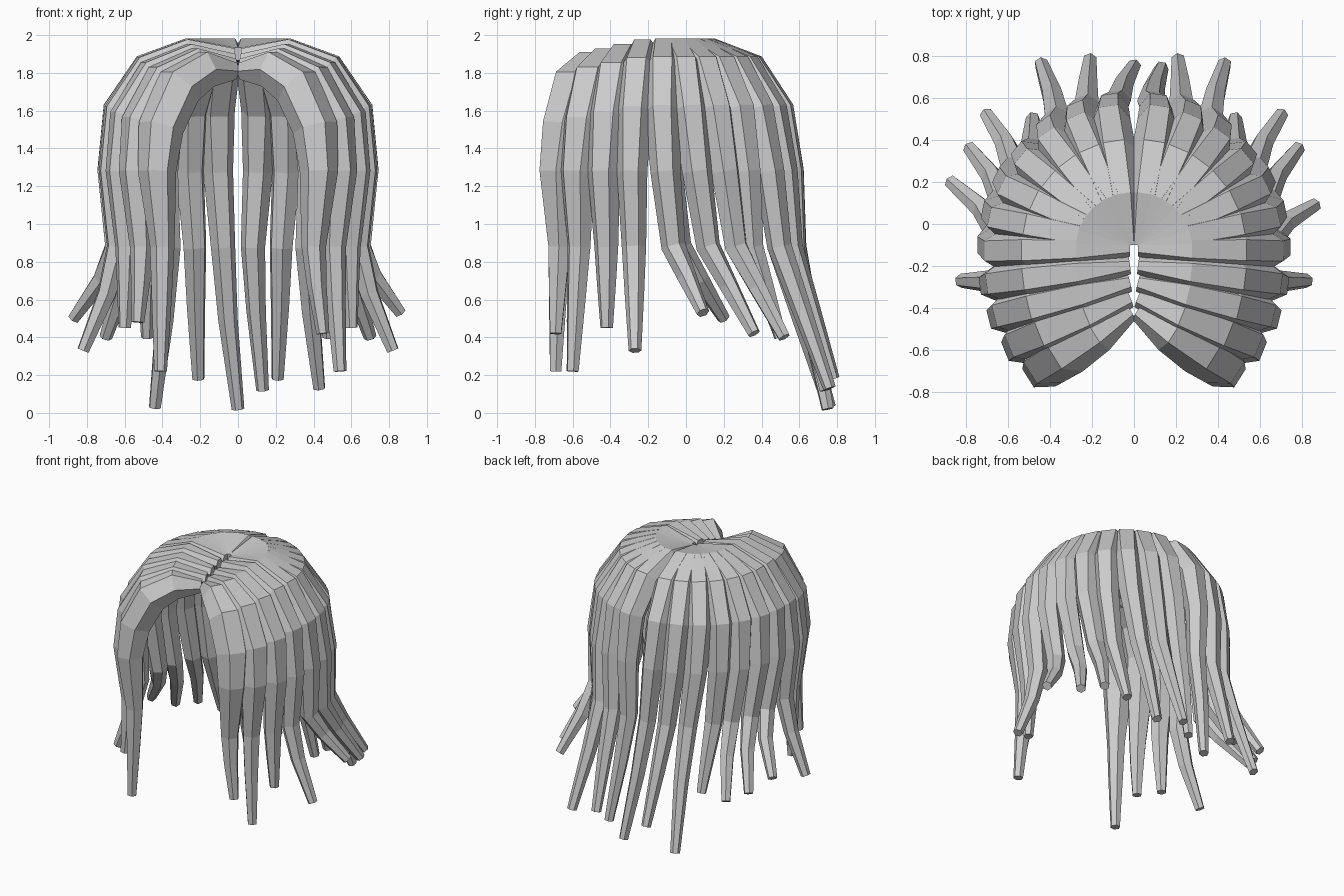
import bpy
import bmesh
import math
from mathutils import Vector

cube = bpy.data.objects.get("Cube")
if cube:
    bpy.data.objects.remove(cube, do_unlink=True)

hair_grey = bpy.data.materials.new("hair_grey")
hair_grey.use_nodes = True
colour = (0.6, 0.6, 0.6, 1)
hair_grey.diffuse_color = colour
hair_grey.node_tree.nodes["Principled BSDF"].inputs["Base Color"].default_value = colour

SIDES = 6


def tapered_tube(name, points, radii, across):
    """Flat-shaded six-sided tube along a path, closed at both ends."""
    bm = bmesh.new()
    rings = []
    for index, (point, radius) in enumerate(zip(points, radii)):
        before = points[max(index - 1, 0)]
        after = points[min(index + 1, len(points) - 1)]
        tangent = (point - before).normalized() + (after - point).normalized()
        tangent.normalize()
        normal = across.cross(tangent).normalized()
        side = tangent.cross(normal)
        ring = []
        for corner in range(SIDES):
            angle = math.tau * corner / SIDES
            offset = side * math.cos(angle) + normal * math.sin(angle)
            ring.append(bm.verts.new(point + offset * radius))
        rings.append(ring)
    for lower, upper in zip(rings, rings[1:]):
        for corner in range(SIDES):
            following = (corner + 1) % SIDES
            bm.faces.new((lower[corner], lower[following], upper[following], upper[corner]))
    bm.faces.new(rings[0])
    bm.faces.new(rings[-1])
    bmesh.ops.recalc_face_normals(bm, faces=bm.faces)
    mesh = bpy.data.meshes.new(name)
    bm.to_mesh(mesh)
    bm.free()
    mesh.materials.append(hair_grey)
    lock = bpy.data.objects.new(name, mesh)
    bpy.context.collection.objects.link(lock)


def hair_lock(name, mirror, azimuth, tip):
    """Lock from the parting, over the crown, down to a knee and a flared tip."""
    # shoulder lies on an oval around the head
    reach = 0.66 * math.sin(azimuth)
    depth = 0.67 * math.cos(azimuth) - 0.15
    shoulder = Vector((mirror * reach, depth, 0))
    # forward locks sit lower, are fuller and start further along the parting
    drop = 0.22 * max(0, -0.25 - depth)
    fullness = 1 + 3 * drop
    root = Vector((mirror * 0.02, 0.55 * min(0, depth + 0.1) - 0.1, 0))
    heights = {0: 1.9, 0.38: 1.91, 0.72: 1.82, 0.96: 1.6}
    path = []
    for along, height in heights.items():
        path.append(root.lerp(shoulder, along) + Vector((0, 0, height - drop)))
    # hanging part
    knee = shoulder.lerp(tip, 0.28)
    knee.x = mirror * (1.04 * reach - 0.04)
    knee.z = 0.88
    hang = shoulder.lerp(knee, 0.35) * 1.03
    hang.z = 1.28
    shin = knee.lerp(tip, 0.45)
    shin.x -= (tip.x - knee.x) * 0.12
    path += [hang, knee, shin, tip]
    crown_radii = [r * fullness for r in (0.04, 0.085, 0.1, 0.095, 0.08)]
    outward = shoulder - root
    across = Vector((-outward.y, outward.x, 0)).normalized()
    tapered_tube(name, path, crown_radii + [0.065, 0.052, 0.034], across)


# tips of the locks, ordered from the fringe round to the back
TIPS = {
    "fringe": (0.45, -0.69, 0.42),
    "temple": (0.54, -0.6, 0.22),
    "cheek": (0.6, -0.42, 0.45),
    "front_side": (0.82, -0.27, 0.33),
    "middle_side": (0.86, 0.09, 0.53),
    "rear_side": (0.78, 0.36, 0.42),
    "behind_ear": (0.7, 0.52, 0.4),
    "nape_side": (0.48, 0.5, 0.4),
    "back_outer": (0.43, 0.76, 0.13),
    "back_middle": (0.21, 0.78, 0.18),
    "back_inner": (0.13, 0.74, 0.12),
}
# right-hand tips that break the symmetry
RIGHT_TIPS = {
    "fringe": (0.41, -0.69, 0.22),
    "temple": (0.53, -0.6, 0.48),
    "middle_side": (0.87, 0.2, 0.5),
    "back_outer": (0.44, 0.76, 0.03),
    "back_inner": (0, 0.75, 0.02),
}

for order, part in enumerate(TIPS):
    azimuth = math.radians(140 - 13 * order)
    hair_lock(part + "_lock_left", 1, azimuth, Vector(TIPS[part]))
    right_tip = Vector(RIGHT_TIPS.get(part, TIPS[part]))
    right_tip.x *= -1
    hair_lock(part + "_lock_right", -1, azimuth, right_tip)
